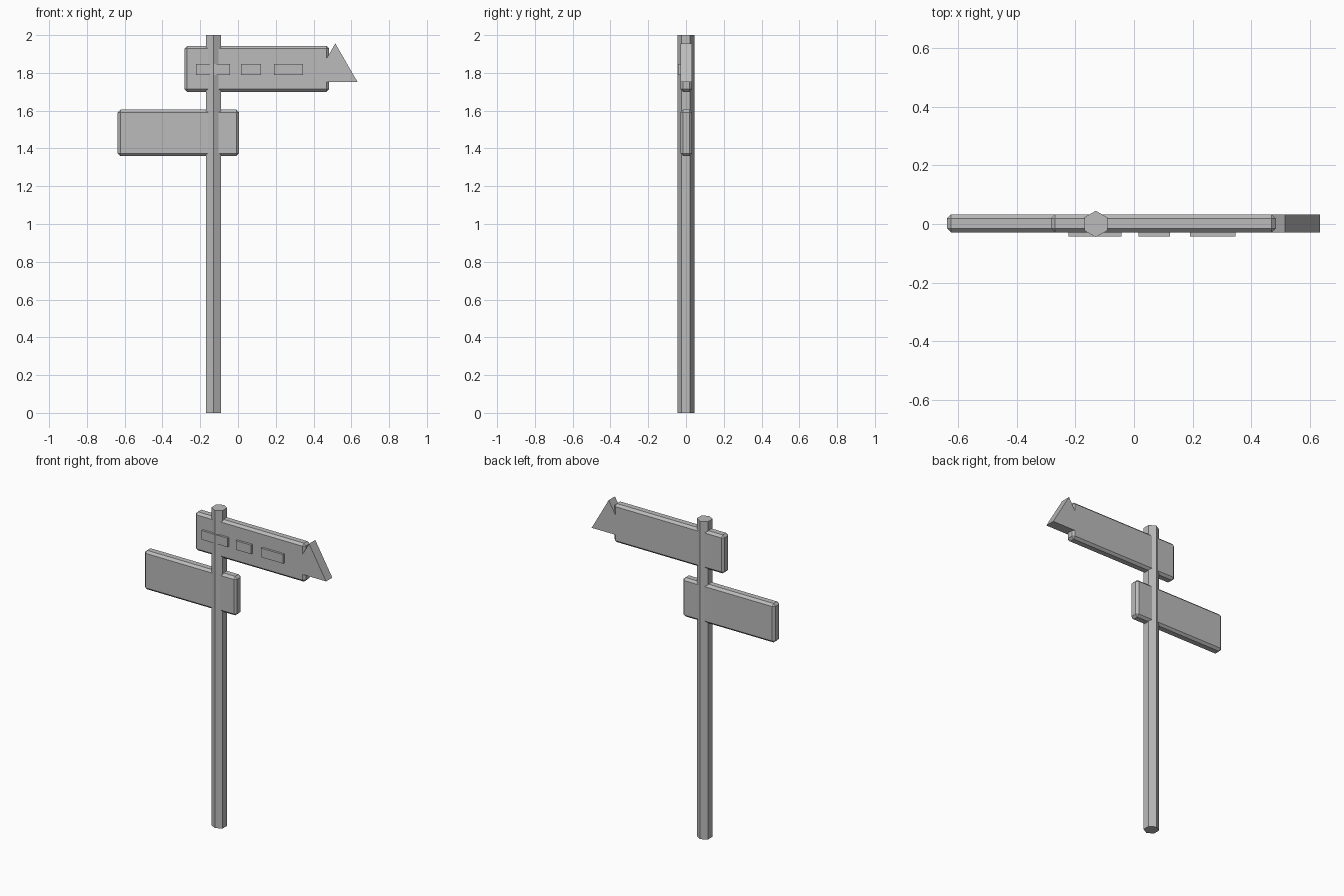
import bpy
import bmesh
from math import pi
from mathutils import Matrix

cube = bpy.data.objects.get("Cube")
if cube:
    bpy.data.objects.remove(cube, do_unlink=True)

GREY = (0.5, 0.5, 0.5, 1)
grey = bpy.data.materials.new("plain grey")
grey.use_nodes = True
grey.diffuse_color = GREY
grey.node_tree.nodes["Principled BSDF"].inputs["Base Color"].default_value = GREY


def finish(name, bm):
    """Turn a bmesh into a flat-shaded grey object."""
    mesh = bpy.data.meshes.new(name)
    bmesh.ops.recalc_face_normals(bm, faces=bm.faces)
    bm.to_mesh(mesh)
    bm.free()
    mesh.materials.append(grey)
    obj = bpy.data.objects.new(name, mesh)
    bpy.context.collection.objects.link(obj)
    return obj


def box(name, x, y, z, bevel=0):
    """Box from (min, max) ranges, with optional chamfered edges."""
    bm = bmesh.new()
    bmesh.ops.create_cube(bm, size=1)
    for v in bm.verts:
        v.co = [r[0] if c < 0 else r[1] for c, r in zip(v.co, (x, y, z))]
    if bevel:
        bmesh.ops.bevel(bm, geom=bm.edges[:], offset=bevel, segments=1,
                        affect="EDGES")
    return finish(name, bm)


def prism(name, sides, radius, depth, matrix):
    bm = bmesh.new()
    bmesh.ops.create_cone(bm, cap_ends=True, segments=sides, radius1=radius,
                          radius2=radius, depth=depth, matrix=matrix)
    return finish(name, bm)


# Six-sided post with a corner facing forward
prism("post", 6, 0.045, 2, Matrix.Translation((-0.13, 0, 1)))

# Chamfered sign boards
BOARD_Y = (-0.029, 0.033)
box("upper_board", (-0.283, 0.483), BOARD_Y, (1.70, 1.942), 0.014)
box("lower_board", (-0.637, 0.005), BOARD_Y, (1.36, 1.605), 0.014)

# Triangular pointer, one corner up, flush with the upper board
prism("arrow_tip", 3, 0.137, BOARD_Y[1] - BOARD_Y[0],
      Matrix.Translation((0.515, sum(BOARD_Y) / 2, 1.819))
      @ Matrix.Rotation(pi / 2, 4, "X"))

# Raised bars on the upper board
for i, span in enumerate([(-0.223, -0.042), (0.015, 0.122), (0.19, 0.345)]):
    box(f"raised_bar_{i + 1}", span, (-0.043, -0.02), (1.79, 1.847))
